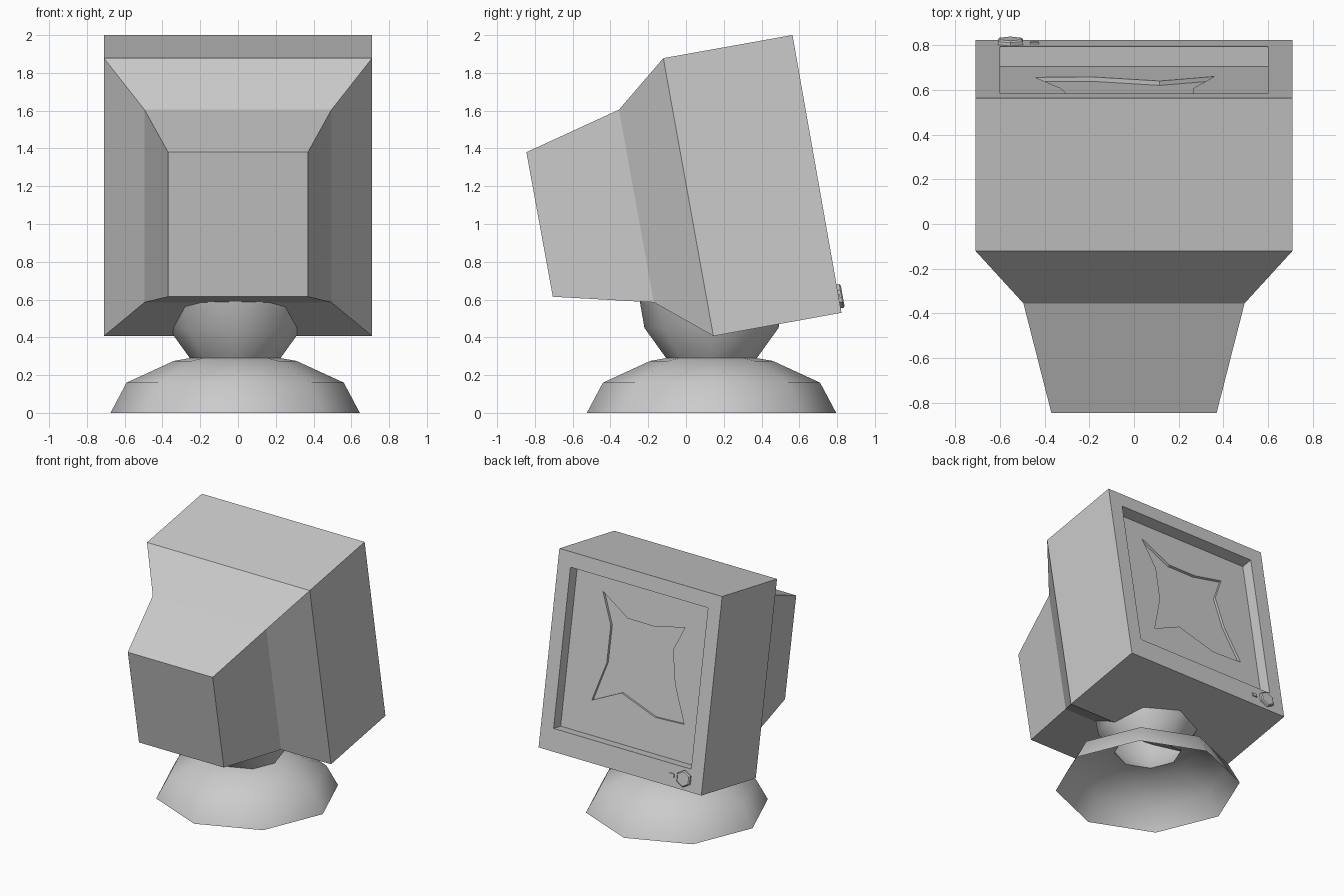
import bpy, bmesh
from math import sin, cos, pi, radians
from mathutils import Vector

if "Cube" in bpy.data.objects:
    bpy.data.objects.remove(bpy.data.objects["Cube"])

TILT = radians(10)
UP = Vector((0, -sin(TILT), cos(TILT)))
OUT = Vector((0, cos(TILT), sin(TILT)))
CORNER = Vector((0, 0.823, 0.53))      # lower edge of the tilted screen face
FACE_H = 1.493


def on_face(x, h, d=0.0):
    """Point on the tilted screen face: x across, h up it, d out of it."""
    return CORNER + Vector((x, 0, 0)) + UP * h + OUT * d


def loft(name, rings, cap_start=True, cap_end=True, closed=True):
    """Skin a list of equal-length point rings into one mesh object."""
    bm = bmesh.new()
    loops = [[bm.verts.new(p) for p in ring] for ring in rings]
    n = len(loops[0])
    for a, b in zip(loops, loops[1:]):
        for i in range(n):
            j = (i + 1) % n
            bm.faces.new((a[i], a[j], b[j], b[i]))
    if cap_start:
        bm.faces.new(loops[0][::-1])
    if cap_end:
        bm.faces.new(loops[-1])
    bmesh.ops.recalc_face_normals(bm, faces=bm.faces)
    me = bpy.data.meshes.new(name)
    bm.to_mesh(me)
    bm.free()
    ob = bpy.data.objects.new(name, me)
    bpy.context.collection.objects.link(ob)
    return ob


def section(w, low, high):
    """Rectangle of half width w between two (y, z) edges."""
    return [(-w, *low), (w, *low), (w, *high), (-w, *high)]


def face_rect(x0, x1, h0, h1, d):
    return [on_face(x, h, d) for x, h in ((x0, h0), (x1, h0), (x1, h1), (x0, h1))]


# Monitor case: tapered tube housing, box, bezel and recessed screen
DEPTH = 0.09
H0, H1 = 0.17, 1.38
monitor_case = loft("monitor_case", [
    section(0.37, (-0.705, 0.615), (-0.845, 1.38)),
    section(0.495, (-0.17, 0.585), (-0.355, 1.605)),
    section(0.71, (0.145, 0.407), (-0.12, 1.878)),
    face_rect(-0.71, 0.71, 0, FACE_H, 0),
    face_rect(-0.6, 0.6, H0, H1, 0),
    face_rect(-0.6, 0.6, H0, H1, -DEPTH),
])

# Shallow four-pointed hollow in the screen (x, fraction down the screen)
star = [(0.362, 0.113), (0.127, 0.233), (-0.109, 0.234), (-0.365, 0.186),
        (-0.283, 0.341), (-0.33, 0.544), (-0.443, 0.77), (-0.19, 0.779),
        (0.115, 0.692), (0.36, 0.788), (0.266, 0.537), (0.265, 0.305)]
hollow_cutter = loft("hollow_cutter", [
    [on_face(x, H1 - t * (H1 - H0), d) for x, t in star]
    for d in (-DEPTH - 0.02, -DEPTH + 0.03)])
cut = monitor_case.modifiers.new("screen_hollow", 'BOOLEAN')
cut.operation = 'DIFFERENCE'
cut.solver = 'EXACT'
cut.object = hollow_cutter
bpy.context.view_layer.objects.active = monitor_case
bpy.ops.object.modifier_apply(modifier=cut.name)
bpy.data.objects.remove(hollow_cutter)

# Six-sided power knob and the small indicator beside it
loft("power_knob", [
    [on_face(-0.553 + r * sin(i * pi / 3), 0.088 + r * cos(i * pi / 3), d)
     for i in range(6)]
    for r, d in ((0.064, -0.01), (0.064, 0.015), (0.055, 0.022))])
loft("indicator_light", [
    face_rect(-0.465, -0.425, 0.075, 0.1, d) for d in (-0.01, 0.008)])

# Swivel stand: open eight-sided turned foot, neck and socket
profile = [(0.66, 0), (0.575, 0.16), (0.325, 0.275), (0.24, 0.29),
           (0.355, 0.45), (0.39, 0.65)]
stand = loft("swivel_stand", [
    [(-0.015 + r * cos(i * pi / 4), 0.135 + r * sin(i * pi / 4), z)
     for i in range(8)] for r, z in profile], False, False)
bpy.ops.object.select_all(action='DESELECT')
stand.select_set(True)
bpy.context.view_layer.objects.active = stand
bpy.ops.object.shade_smooth_by_angle(angle=radians(60))
